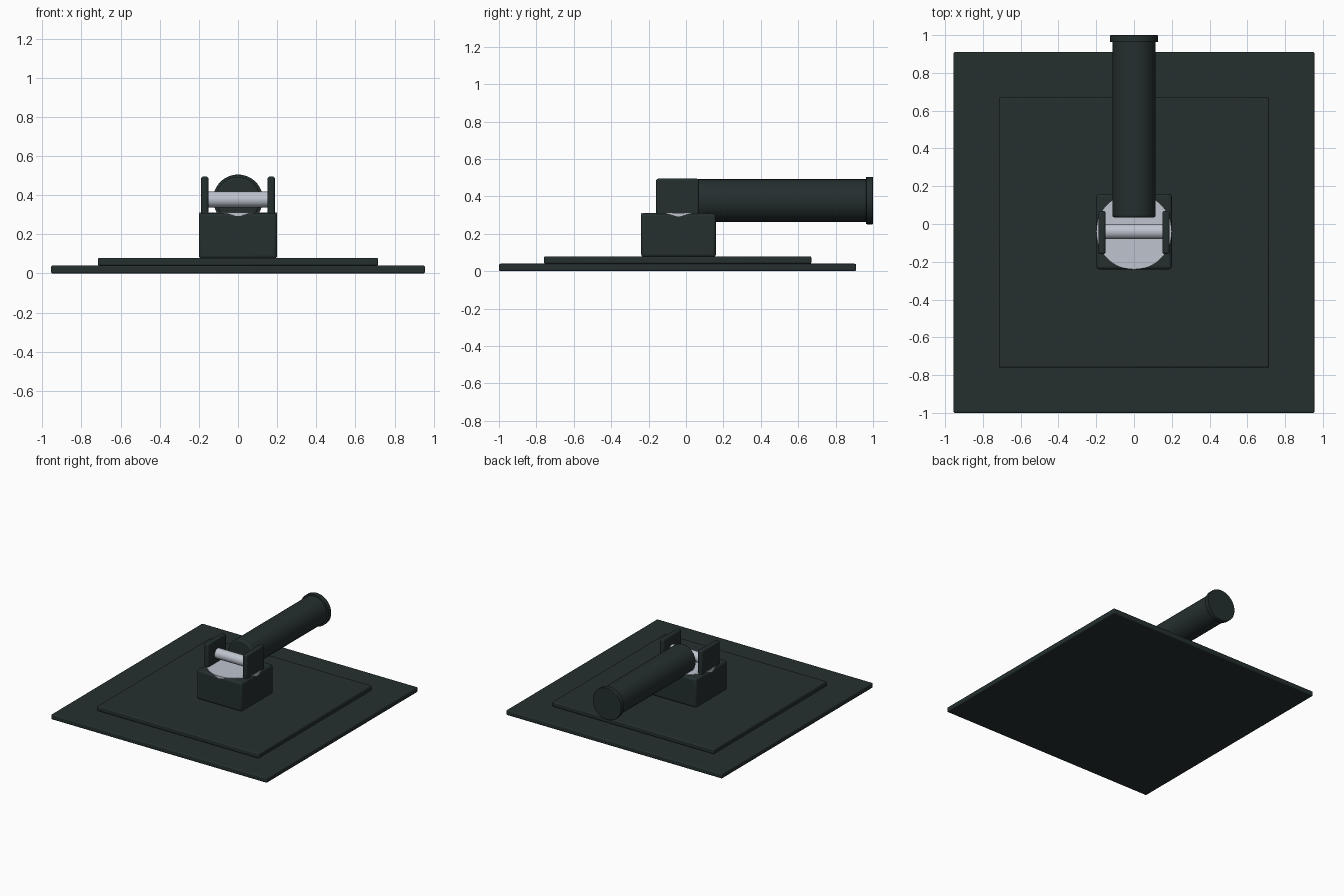
import bpy
from math import pi
from mathutils import Vector

cube = bpy.data.objects.get("Cube")
if cube:
    bpy.data.objects.remove(cube, do_unlink=True)


def material(name, rgb):
    m = bpy.data.materials.new(name)
    m.use_nodes = True
    m.diffuse_color = (*rgb, 1)
    m.node_tree.nodes["Principled BSDF"].inputs["Base Color"].default_value = (*rgb, 1)
    return m


dark = material("dark green grey", (0.018, 0.028, 0.028))
steel = material("light steel", (0.52, 0.55, 0.62))


def finish(name, mat, bevel):
    ob = bpy.context.object
    ob.name = name
    ob.data.materials.append(mat)
    bpy.ops.object.transform_apply(location=False, rotation=True, scale=True)
    if bevel:
        mod = ob.modifiers.new("rounded edges", "BEVEL")
        mod.width = bevel
        mod.segments = 3
        mod.limit_method = "ANGLE"
    bpy.ops.object.shade_smooth_by_angle()
    return ob


def box(name, low, high, mat, bevel):
    low, high = Vector(low), Vector(high)
    bpy.ops.mesh.primitive_cube_add(size=1, location=(low + high) / 2)
    bpy.context.object.scale = high - low
    return finish(name, mat, bevel)


def rod(name, start, end, radius, mat, bevel=0):
    start, end = Vector(start), Vector(end)
    axis = end - start
    bpy.ops.mesh.primitive_cylinder_add(
        vertices=64, radius=radius, depth=axis.length, location=(start + end) / 2,
        rotation=axis.to_track_quat("Z", "Y").to_euler())
    return finish(name, mat, bevel)


# Stacked flat plates
box("base_plate", (-0.955, -1, 0), (0.955, 0.91, 0.04), dark, 0.008)
box("raised_plate", (-0.715, -0.76, 0.04), (0.715, 0.67, 0.08), dark, 0.008)

# Pivot block with the swivel disc in its top
box("pivot_block", (-0.2, -0.24, 0.075), (0.2, 0.16, 0.308), dark, 0.016)
rod("swivel_disc", (0, -0.04, 0.2), (0, -0.04, 0.311), 0.2, steel)

# Hinge ears and pin
for side, x in (("right", -0.17), ("left", 0.17)):
    box(side + "_hinge_ear", (x - 0.019, -0.16, 0.29), (x + 0.019, 0.07, 0.495), dark, 0.012)
rod("hinge_pin", (-0.16, -0.04, 0.378), (0.16, -0.04, 0.378), 0.04, steel)

# Handle with its end cap
rod("handle", (0, 0.035, 0.378), (0, 0.98, 0.378), 0.114, dark, 0.01)
rod("handle_cap", (0, 0.963, 0.378), (0, 1, 0.378), 0.127, dark, 0.004)
